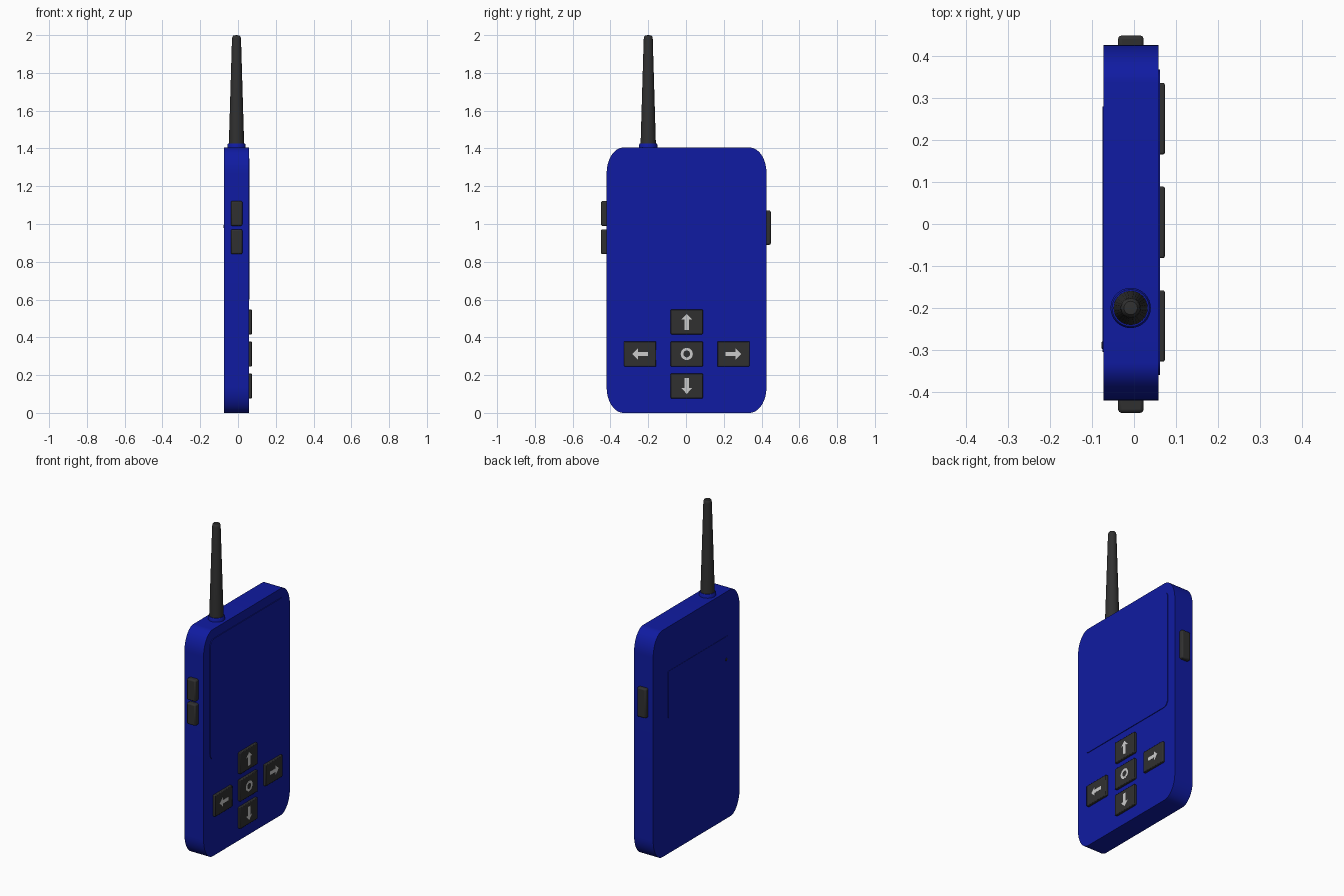
import bpy, bmesh, math
from mathutils import Matrix

if "Cube" in bpy.data.objects:
    bpy.data.objects.remove(bpy.data.objects["Cube"])


def material(name, rgb):
    m = bpy.data.materials.new(name)
    m.diffuse_color = (*rgb, 1)
    m.use_nodes = True
    m.node_tree.nodes["Principled BSDF"].inputs["Base Color"].default_value = m.diffuse_color
    return m


BLUE = material("blue_plastic", (0.005, 0.011, 0.36))
BLACK = material("black_rubber", (0.03, 0.03, 0.03))
PALE = material("pale_grey", (0.55, 0.55, 0.55))


def finish(name, bm, mat):
    bmesh.ops.recalc_face_normals(bm, faces=bm.faces)
    mesh = bpy.data.meshes.new(name)
    bm.to_mesh(mesh)
    bm.free()
    obj = bpy.data.objects.new(name, mesh)
    bpy.context.collection.objects.link(obj)
    mesh.materials.append(mat)
    bpy.ops.object.select_all(action='DESELECT')
    obj.select_set(True)
    bpy.context.view_layer.objects.active = obj
    bpy.ops.object.shade_smooth_by_angle(angle=math.radians(35))
    return obj


def rounded_outline(y0, y1, z0, z1, ry, rz, n=10):
    # rectangle in the yz plane with elliptical corners
    pts = []
    corners = [(y1 - ry, z1 - rz), (y0 + ry, z1 - rz), (y0 + ry, z0 + rz), (y1 - ry, z0 + rz)]
    for k, (cy, cz) in enumerate(corners):
        for i in range(n + 1):
            a = math.pi / 2 * (k + i / n)
            pts.append((cy + ry * math.cos(a), cz + rz * math.sin(a)))
    return pts


def plate(name, pts, x0, x1, mat):
    # extrude a yz outline along x
    bm = bmesh.new()
    face = bm.faces.new([bm.verts.new((x0, y, z)) for y, z in pts])
    ext = bmesh.ops.extrude_face_region(bm, geom=[face])
    bmesh.ops.translate(bm, vec=(x1 - x0, 0, 0),
                        verts=[g for g in ext["geom"] if isinstance(g, bmesh.types.BMVert)])
    return finish(name, bm, mat)


def block(name, x, y, z, mat, bevel):
    # bevelled box from (min, max) ranges
    bm = bmesh.new()
    bmesh.ops.create_cube(bm, size=1)
    for v in bm.verts:
        v.co = [(a + b) / 2 + c * (b - a) for (a, b), c in zip((x, y, z), v.co)]
    obj = finish(name, bm, mat)
    mod = obj.modifiers.new("soft_edges", 'BEVEL')
    mod.width, mod.segments = bevel, 2
    return obj


def lathe(name, profile, centre, mat, sides=32, along_x=False):
    # revolve an (r, h) profile
    bm = bmesh.new()
    vs = [bm.verts.new((r, 0, h)) for r, h in profile]
    es = [bm.edges.new(p) for p in zip(vs, vs[1:])]
    bmesh.ops.spin(bm, geom=vs + es, cent=(0, 0, 0), axis=(0, 0, 1),
                   angle=2 * math.pi, steps=sides, use_merge=True)
    bmesh.ops.remove_doubles(bm, verts=bm.verts, dist=1e-5)
    if along_x:
        bm.transform(Matrix.Rotation(math.pi / 2, 4, 'Y'))
    bm.transform(Matrix.Translation(centre))
    return finish(name, bm, mat)


# Body, screen and back panel
plate("body", rounded_outline(-0.42, 0.426, 0, 1.405, 0.09, 0.135, 14), -0.073, 0.058, BLUE)
plate("screen", rounded_outline(-0.36, 0.368, 0.60, 1.347, 0.035, 0.05), 0.05, 0.062, BLUE)
plate("battery_cover", rounded_outline(-0.305, 0.28, 0.84, 1.13, 0.005, 0.005, 3), -0.0748, -0.06, BLUE)
lathe("cover_screw", [(0, -0.0775), (0.007, -0.0775), (0.009, -0.075), (0.009, -0.06), (0, -0.06)],
      (0, -0.289, 0.987), BLACK, 16, along_x=True)

# Keypad keys with their symbols
MID_Y, MID_Z = 0.004, 0.312
ARROW = [(0, 0.042), (-0.029, 0.012), (-0.011, 0.012), (-0.011, -0.042),
         (0.011, -0.042), (0.011, 0.012), (0.029, 0.012)]
keys = {"up": (MID_Y, 0.482, 0), "down": (MID_Y, 0.143, 180), "centre": (MID_Y, MID_Z, None),
        "left": (-0.243, MID_Z, 90), "right": (0.251, MID_Z, -90)}
for label, (y, z, turn) in keys.items():
    block(label + "_key", (0.05, 0.0735), (y - 0.085, y + 0.085), (z - 0.066, z + 0.066), BLACK, 0.004)
    if turn is None:
        lathe("ring_symbol", [(0.018, 0.07), (0.018, 0.0742), (0.032, 0.0742), (0.032, 0.07), (0.018, 0.07)],
              (0, y, z), PALE, along_x=True)
    else:
        c, s = math.cos(math.radians(turn)), math.sin(math.radians(turn))
        pts = [(y + a * c - b * s, z + a * s + b * c) for a, b in ARROW]
        plate(label + "_arrow", pts, 0.07, 0.0742, PALE)

# Side buttons
SX = (-0.038, 0.023)
block("volume_up_button", SX, (-0.45, -0.40), (0.99, 1.122), BLACK, 0.008)
block("volume_down_button", SX, (-0.45, -0.40), (0.84, 0.972), BLACK, 0.008)
block("power_button", SX, (0.40, 0.449), (0.89, 1.072), BLACK, 0.008)

# Antenna and its collar
AT = (-0.008, -0.2, 0)
lathe("antenna_collar", [(0, 1.39), (0.048, 1.39), (0.048, 1.42), (0.044, 1.427), (0, 1.427)], AT, BLUE)
lathe("antenna", [(0, 1.41), (0.041, 1.41), (0.040, 1.44), (0.024, 1.978), (0.022, 1.991),
                  (0.016, 1.998), (0, 2.0)], AT, BLACK)
